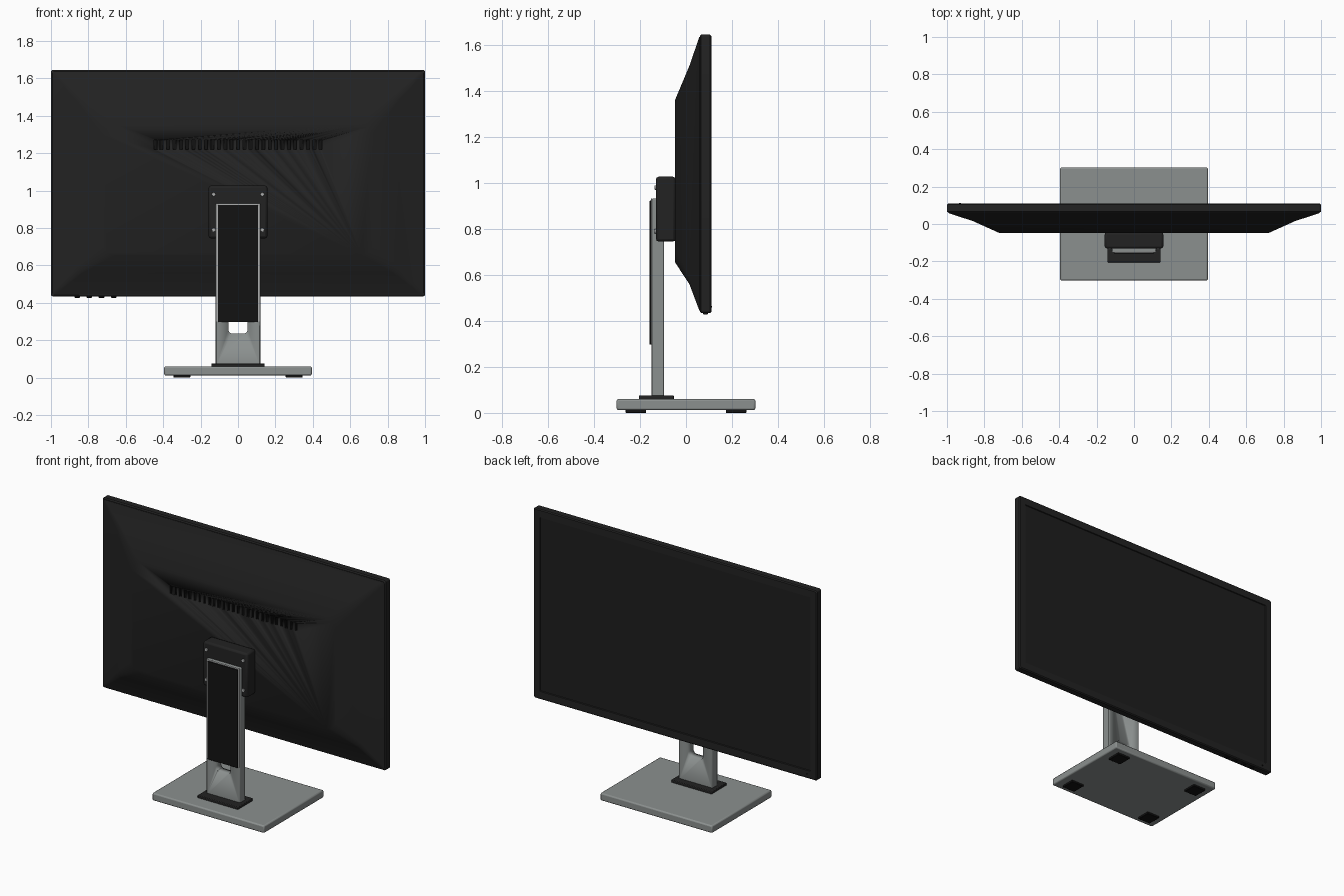
import bpy, bmesh, math
from mathutils import Vector

if "Cube" in bpy.data.objects:
    bpy.data.objects.remove(bpy.data.objects["Cube"], do_unlink=True)


def material(name, r, g, b):
    m = bpy.data.materials.new(name)
    m.use_nodes = True
    m.diffuse_color = (r, g, b, 1)
    m.node_tree.nodes["Principled BSDF"].inputs["Base Color"].default_value = (r, g, b, 1)
    return m


CASE = material("case black", 0.016, 0.016, 0.016)
SCREEN = material("screen black", 0.013, 0.013, 0.013)
RUBBER = material("deep black", 0.006, 0.006, 0.006)
GREY = material("stand grey", 0.26, 0.28, 0.275)
SILVER = material("trim silver", 0.42, 0.43, 0.43)


def finish(name, bm, *mats, bevel=0, segments=2):
    bmesh.ops.recalc_face_normals(bm, faces=bm.faces)
    mesh = bpy.data.meshes.new(name)
    bm.to_mesh(mesh)
    bm.free()
    ob = bpy.data.objects.new(name, mesh)
    bpy.context.collection.objects.link(ob)
    for m in mats:
        mesh.materials.append(m)
    if bevel:
        mod = ob.modifiers.new("Soft edges", 'BEVEL')
        mod.width, mod.segments, mod.limit_method = bevel, segments, 'ANGLE'
    bpy.ops.object.select_all(action='DESELECT')
    ob.select_set(True)
    bpy.context.view_layer.objects.active = ob
    bpy.ops.object.shade_smooth_by_angle(angle=math.radians(30))
    return ob


def add_box(bm, x, y, z):
    """Box from (min, max) ranges."""
    verts = bmesh.ops.create_cube(bm, size=1)["verts"]
    for v in verts:
        v.co = Vector([(a + b) / 2 + c * (b - a) for (a, b), c in zip((x, y, z), v.co)])


def box(name, x, y, z, mat, bevel=0.0):
    bm = bmesh.new()
    add_box(bm, x, y, z)
    return finish(name, bm, mat, bevel=bevel)


def ring(bm, y, half, z0, z1, r, n=6):
    """Rounded rectangle of vertices facing along y."""
    verts = []
    corners = [(half, z1), (-half, z1), (-half, z0), (half, z0)]
    for i, (cx, cz) in enumerate(corners):
        ox = cx - math.copysign(r, cx)
        oz = cz - r if cz == z1 else cz + r
        for k in range(n + 1):
            a = math.pi / 2 * (i + k / n)
            verts.append(bm.verts.new((ox + r * math.cos(a), y, oz + r * math.sin(a))))
    return verts


def loft(name, rings, *mats, bevel=0):
    bm = bmesh.new()
    loops = [ring(bm, *r) for r in rings]
    for a, b in zip(loops, loops[1:]):
        for i in range(len(a)):
            j = (i + 1) % len(a)
            bm.faces.new((a[i], a[j], b[j], b[i]))
    bm.faces.new(loops[0])
    bm.faces.new(loops[-1])
    return finish(name, bm, *mats, bevel=bevel)


def cut(ob, cutter):
    cutter.hide_render = True
    cutter.hide_set(True)
    cutter.display_type = 'WIRE'
    mod = ob.modifiers.new("Cut", 'BOOLEAN')
    mod.operation, mod.solver, mod.object = 'DIFFERENCE', 'EXACT', cutter
    mod.material_mode = 'TRANSFER'


# Tapered rear shell with ventilation slots
shell = loft("rear_shell", [
    (0.066, 0.99, 0.445, 1.635, 0.01),
    (0.058, 0.99, 0.445, 1.635, 0.01),
    (0.015, 0.86, 0.56, 1.51, 0.03),
    (-0.048, 0.72, 0.655, 1.36, 0.06)], CASE)
bm = bmesh.new()
for i in range(27):
    x = (i - 13) * 0.034
    add_box(bm, (x - 0.008, x + 0.008), (-0.07, -0.035), (1.22, 1.27))
cut(shell, finish("vent_cutter", bm, RUBBER))

# Display frame with a recessed screen
frame = loft("display_frame", [
    (0.060, 0.992, 0.442, 1.638, 0.01),
    (0.066, 1.0, 0.434, 1.645, 0.012),
    (0.104, 1.0, 0.434, 1.645, 0.012),
    (0.110, 0.994, 0.44, 1.639, 0.01),
    (0.110, 0.955, 0.485, 1.595, 0.004),
    (0.104, 0.953, 0.487, 1.593, 0.004)], CASE, SCREEN)
for p in frame.data.polygons:
    if p.normal.y > 0.9 and p.center.y < 0.105 and len(p.vertices) > 4:
        p.material_index = 1

# Control buttons under the frame, and the power light
for i in range(4):
    x = -0.86 + i * 0.065
    box(f"button_{i + 1}", (x - 0.015, x + 0.015), (0.075, 0.095), (0.427, 0.44), RUBBER, 0.003)
box("power_light", (-0.935, -0.925), (0.108, 0.113), (0.458, 0.464), RUBBER)

# Mounting block and its screws
box("mount_block", (-0.157, 0.157), (-0.131, -0.045), (0.745, 1.027), CASE, 0.012)
for side in (-1, 1):
    for z in (0.79, 0.98):
        bm = bmesh.new()
        bmesh.ops.create_cone(bm, cap_ends=True, segments=16, radius1=0.011,
                              radius2=0.009, depth=0.012)
        for v in bm.verts:
            v.co = Vector((v.co.x + side * 0.13, -0.131 - v.co.z, v.co.y + z))
        finish("mount_screw", bm, SILVER)

# Upright column with a cable hole, silver trim and dark cover
column = box("stand_column", (-0.119, 0.119), (-0.149, -0.096), (0.065, 0.932), GREY, 0.005)
cut(column, loft("cable_hole_cutter", [
    (-0.2, 0.052, 0.235, 0.37, 0.025), (-0.05, 0.052, 0.235, 0.37, 0.025)], GREY))
box("column_trim", (-0.118, 0.118), (-0.152, -0.147), (0.3, 0.932), SILVER, 0.001)
box("column_cover", (-0.107, 0.107), (-0.158, -0.149), (0.297, 0.923), RUBBER, 0.002)

# Collar, base plate and feet
box("collar", (-0.143, 0.143), (-0.205, -0.053), (0.055, 0.076), CASE, 0.004)
box("base_plate", (-0.395, 0.395), (-0.302, 0.302), (0.012, 0.06), GREY, 0.008)
for x in (-0.3, 0.3):
    for y in (-0.218, 0.218):
        box("foot", (x - 0.045, x + 0.045), (y - 0.045, y + 0.045), (0, 0.02), RUBBER, 0.003)
